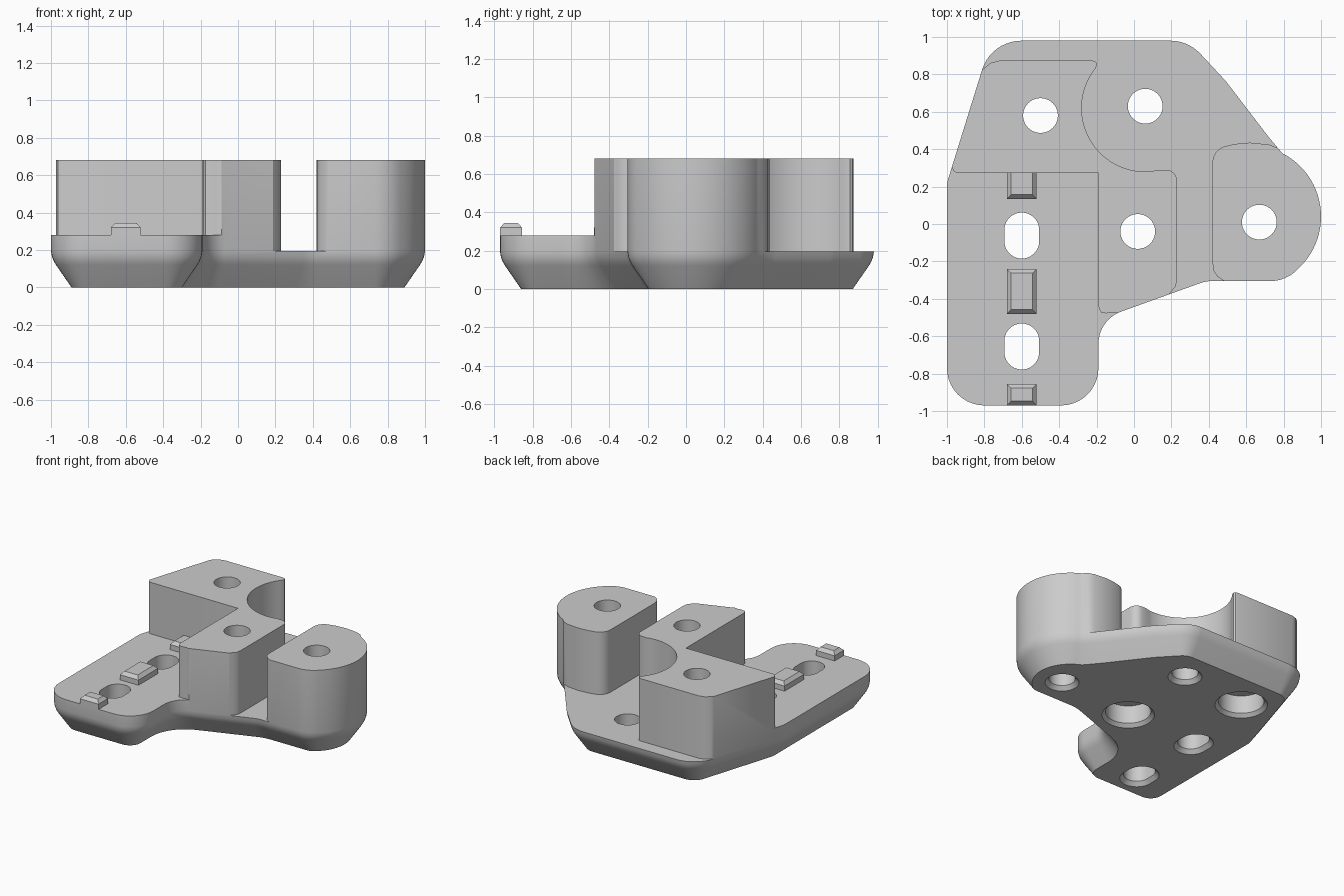
import bpy, bmesh, math
from mathutils import Vector

if "Cube" in bpy.data.objects:
    bpy.data.objects.remove(bpy.data.objects["Cube"])

grey = bpy.data.materials.new("plain_grey")
grey.diffuse_color = (0.6, 0.6, 0.6, 1)
grey.use_nodes = True
grey.node_tree.nodes["Principled BSDF"].inputs["Base Color"].default_value = grey.diffuse_color


def arc(cx, cy, r, a0, a1, n):
    return [(cx + r * math.cos(math.radians(a0 + (a1 - a0) * i / n)),
             cy + r * math.sin(math.radians(a0 + (a1 - a0) * i / n))) for i in range(n + 1)]


def rounded(points, seg=10):
    """Closed outline; points given as (x, y, radius) get a fillet."""
    out, n = [], len(points)
    for i, p in enumerate(points):
        c = Vector(p[:2])
        if len(p) == 2:
            out.append(c)
            continue
        u = (Vector(points[i - 1][:2]) - c).normalized()
        w = (Vector(points[(i + 1) % n][:2]) - c).normalized()
        half = u.angle(w) / 2
        centre = c + (u + w).normalized() * (p[2] / math.sin(half))
        t = p[2] / math.tan(half)
        s, e = c + u * t - centre, c + w * t - centre
        sweep = s.angle(e)
        for k in range(seg + 1):
            f = k / seg
            out.append(centre + (s * math.sin((1 - f) * sweep) + e * math.sin(f * sweep)) / math.sin(sweep))
    return out


def inset(outline, d):
    """Move a counter-clockwise outline inward by d."""
    out, n = [], len(outline)
    for i, p in enumerate(outline):
        a = (p - outline[i - 1]).normalized()
        b = (outline[(i + 1) % n] - p).normalized()
        na, nb = Vector((-a.y, a.x)), Vector((-b.y, b.x))
        out.append(p + (na + nb) * (d / (1 + na.dot(nb))))
    return out


def loft(name, outline, levels):
    """Solid through (height, inset) copies of one counter-clockwise outline."""
    outline = [Vector(p) for p in outline]
    bm = bmesh.new()
    rings = [[bm.verts.new((p.x, p.y, z)) for p in inset(outline, d)] for z, d in levels]
    n = len(outline)
    bm.faces.new(rings[0][::-1])
    bm.faces.new(rings[-1])
    for lo, hi in zip(rings, rings[1:]):
        for i in range(n):
            j = (i + 1) % n
            bm.faces.new((lo[i], lo[j], hi[j], hi[i]))
    mesh = bpy.data.meshes.new(name)
    bm.to_mesh(mesh)
    bm.free()
    mesh.materials.append(grey)
    ob = bpy.data.objects.new(name, mesh)
    bpy.context.collection.objects.link(ob)
    return ob


def volume(mesh):
    bm = bmesh.new()
    bm.from_mesh(mesh)
    v = bm.calc_volume(signed=True)
    bm.free()
    return v


def cut(target, cutter):
    """Subtract cutter, keeping the first solver result with a sensible volume."""
    cutter.hide_render = True
    before = volume(target.data)
    mod = target.modifiers.new("cut", 'BOOLEAN')
    mod.operation, mod.object = 'DIFFERENCE', cutter
    result = None
    for solver, self_cut in [('EXACT', False), ('MANIFOLD', False), ('EXACT', True), ('FLOAT', False)]:
        mod.solver, mod.use_self = solver, self_cut
        bpy.context.view_layer.update()
        deps = bpy.context.evaluated_depsgraph_get()
        mesh = bpy.data.meshes.new_from_object(target.evaluated_get(deps))
        if before * 0.3 < volume(mesh) < before * 0.99999:
            result = mesh
            break
    target.modifiers.remove(mod)
    if result:
        target.data = result
    bpy.data.objects.remove(cutter)


# Full-height body with a tapered underside
body = loft("bracket_body", rounded(
    [(-1, -.97, .2), (-.19, -.97, .2), (-.19, -.512, .183), (.385, -.305, .2), (.81, -.305, .2)]
    + arc(.62, .04, .38, -45, 63, 24)
    + [(.72, .465, .2), (.49, .765, .3), (.29, .98, .22), (-.764, .98, .22), (-1, .22, .15)]),
    [(0, .11), (.12, .027), (.14, .015), (.165, .005), (.195, 0), (.68, 0)])

# Step down to the slotted deck on the left
cut(body, loft("deck_cutter", rounded(
    [(-1.4, .34), (-1.4, -1.4), (-.05, -1.4), (-.05, -.485), (-.11, -.473), (-.15, -.478),
     (-.175, -.472), (-.187, -.455), (-.19, -.43), (-.19, .272), (-.945, .272), (-.962, .28),
     (-.971, .298), (-.98, .34)]), [(.28, 0), (1, 0)]))

# Lower floor around and between the tall bosses
cut(body, loft("floor_cutter", rounded(
    [(1.3, .38), (1.3, 1.3), (-1.3, 1.3), (-1.3, .78), (-.85, .78), (-.8, .835), (-.765, .862),
     (-.72, .873), (-.22, .873), (-.205, .868), (-.197, .855)]
    + arc(.06, .62, .34, 141, 276, 28)
    + [(.13, .29), (.23, .29, .06), (.23, -.3), (.222, -.335), (.2, -.36), (.155, -.42), (.155, -.8),
       (.51, -.8), (.51, -.32), (.475, -.3), (.445, -.28), (.426, -.25), (.42, -.21),
       (.42, .4, .09), (.54, .428), (.62, .435), (.72, .425), (.8, .395), (.85, .38)]),
    [(.195, 0), (1, 0)]))

# Bolt holes: plain ones chamfered below, two with a counterbore
R = .093
plain = [(-.01, -.036), (.03, 0), (1, 0)]
bored = [(-.01, -.102), (.025, -.067), (.165, -.067), (.166, 0), (1, 0)]
for x, y, levels in [(.06, .63, plain), (.67, .01, plain), (-.5, .58, bored), (.02, -.04, bored)]:
    cut(body, loft("hole_cutter", arc(x, y, R, 0, 360, 40)[:-1], levels))

# Slotted holes in the deck
for y in (-.062, -.655):
    slot = arc(-.6, y + .03, R, 0, 180, 20) + arc(-.6, y - .03, R, 180, 360, 20)
    cut(body, loft("slot_cutter", slot, plain))

# Chamfered locating tabs on the deck
for name, y0, y1 in [("front_tab", -.97, -.855), ("middle_tab", -.48, -.24), ("rear_tab", .135, .3)]:
    loft(name, [(-.68, y0), (-.52, y0), (-.52, y1), (-.68, y1)], [(.28, 0), (.32, 0), (.345, .023)])

# Smooth curved walls, crisp edges
bpy.ops.object.select_all(action='DESELECT')
body.select_set(True)
bpy.context.view_layer.objects.active = body
bpy.ops.object.shade_smooth_by_angle(angle=math.radians(30))
